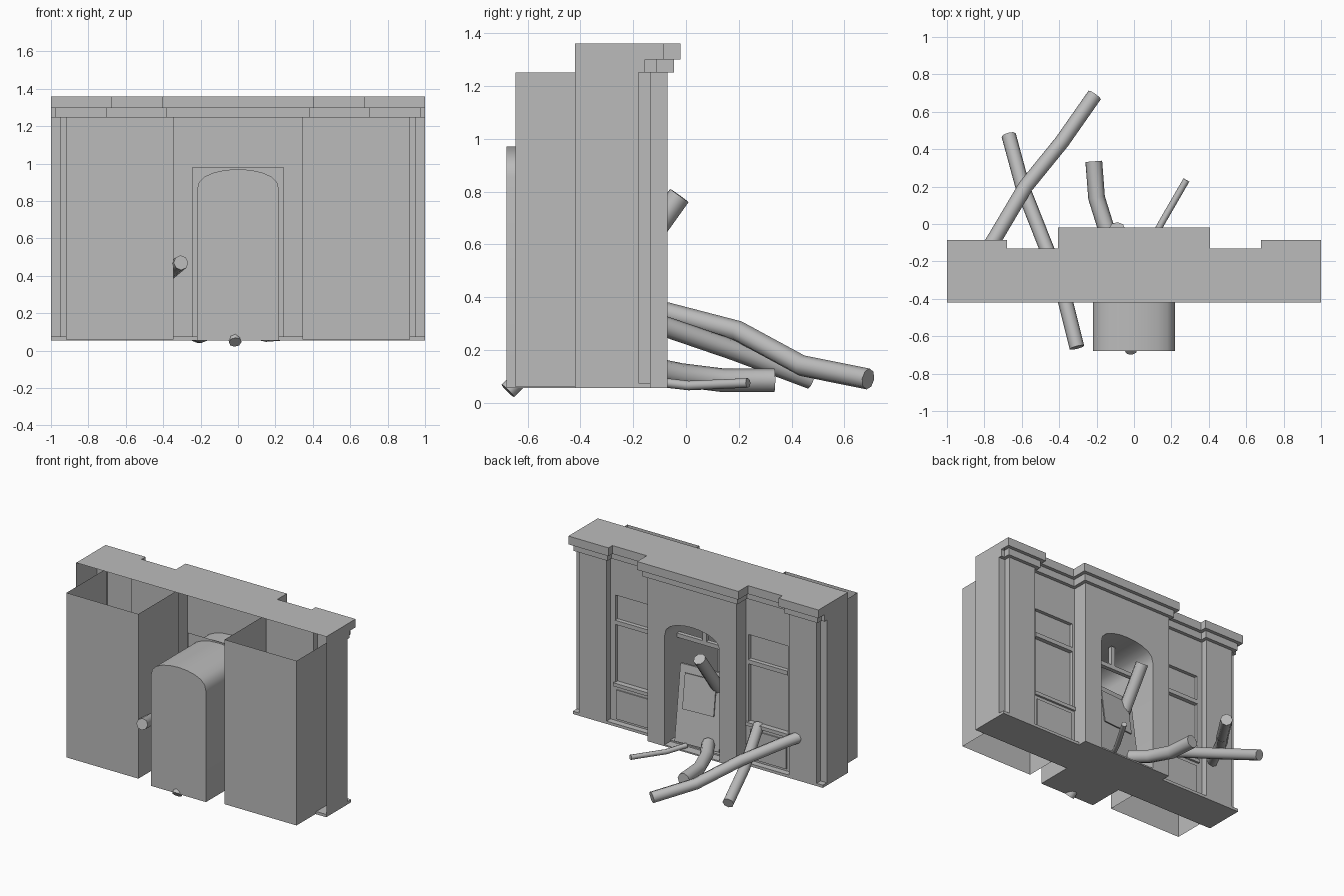
import bpy, bmesh, math
from mathutils import Vector

cube = bpy.data.objects.get("Cube")
if cube:
    bpy.data.objects.remove(cube)

stone = bpy.data.materials.new("plain_grey")
stone.use_nodes = True
GREY = (0.5, 0.5, 0.5, 1)
stone.diffuse_color = GREY
stone.node_tree.nodes["Principled BSDF"].inputs["Base Color"].default_value = GREY

BASE, TOP, BACK = 0.06, 1.25, -0.42


def add_object(name, mesh):
    obj = bpy.data.objects.new(name, mesh)
    bpy.context.collection.objects.link(obj)
    mesh.materials.clear()
    mesh.materials.append(stone)
    return obj


def from_faces(name, faces, normals=True):
    bm = bmesh.new()
    for face in faces:
        bm.faces.new([bm.verts.new(p) for p in face])
    bmesh.ops.remove_doubles(bm, verts=bm.verts, dist=0.0005)
    if normals:
        bmesh.ops.recalc_face_normals(bm, faces=bm.faces)
    mesh = bpy.data.meshes.new(name)
    bm.to_mesh(mesh)
    bm.free()
    return add_object(name, mesh)


def strip(lower, upper):
    """Quads joining two matching open paths."""
    return [(lower[i], lower[i + 1], upper[i + 1], upper[i])
            for i in range(len(lower) - 1)]


def wall_run(path, z0, z1):
    return strip([(x, y, z0) for x, y in path], [(x, y, z1) for x, y in path])


def box(name, lo, hi, tilt=None):
    bm = bmesh.new()
    bmesh.ops.create_cube(bm, size=1)
    lo, hi = Vector(lo), Vector(hi)
    for v in bm.verts:
        v.co = Vector(a * b for a, b in zip(v.co, hi - lo))
    mesh = bpy.data.meshes.new(name)
    bm.to_mesh(mesh)
    bm.free()
    obj = add_object(name, mesh)
    obj.location = (lo + hi) / 2
    if tilt:
        obj.rotation_euler = [math.radians(a) for a in tilt]
    return obj


def log(name, points, radius):
    curve = bpy.data.curves.new(name + "_path", "CURVE")
    curve.dimensions = "3D"
    curve.bevel_depth = radius
    curve.bevel_resolution = 2
    curve.use_fill_caps = True
    spline = curve.splines.new("POLY")
    spline.points.add(len(points) - 1)
    for p, co in zip(spline.points, points):
        p.co = (*co, 1)
    temp = bpy.data.objects.new(name + "_temp", curve)
    bpy.context.collection.objects.link(temp)
    bpy.context.view_layer.update()
    mesh = bpy.data.meshes.new_from_object(
        temp.evaluated_get(bpy.context.evaluated_depsgraph_get()))
    bpy.data.objects.remove(temp)
    bpy.data.curves.remove(curve)
    bm = bmesh.new()
    bm.from_mesh(mesh)
    bmesh.ops.remove_doubles(bm, verts=bm.verts, dist=0.0005)
    bm.to_mesh(mesh)
    bm.free()
    obj = add_object(name, mesh)
    bpy.ops.object.select_all(action="DESELECT")
    obj.select_set(True)
    bpy.context.view_layer.objects.active = obj
    bpy.ops.object.shade_smooth_by_angle(angle=math.radians(50))


def plan(o):
    """Ground plan of the facade, pushed outwards by o."""
    half = [(1, BACK), (1, -0.18 + o), (0.95 + o, -0.18 + o), (0.95 + o, -0.135 + o),
            (0.73 - o, -0.135 + o), (0.73 - o, -0.18 + o),
            (0.355 + o, -0.18 + o), (0.355 + o, -0.07 + o)]
    return half + [(-x, y) for x, y in reversed(half)]


# Cornice: two overhanging tiers and a flat roof
tiers = [(0, TOP), (0.025, TOP), (0.025, 1.30), (0.05, 1.30), (0.05, 1.36)]
rings = [[(x, y, z) for x, y in plan(o)] for o, z in tiers]
faces = [q for a, b in zip(rings, rings[1:]) for q in strip(a, b)
         if len({tuple(round(c, 4) for c in p) for p in q}) == 4]
roof = list(dict.fromkeys(tuple(round(c, 4) for c in p) for p in rings[-1]))
from_faces("cornice_and_roof", faces + [roof])

# Floor plates
box("base_plate", (-1, BACK, 0.055), (1, -0.135, 0.075))
box("portal_step", (-0.355, -0.14, 0.055), (0.355, -0.07, 0.065))

# Arched portal and the passage behind it
ARCH_W, SPRING, RISE = 0.22, 0.855, 0.115
arch = [(ARCH_W, BASE)]
for i in range(11):
    a = math.pi * i / 10
    arch.append((ARCH_W * math.cos(a), SPRING + RISE * math.sin(a) ** 0.8 if 0 < i < 10 else SPRING))
arch.append((-ARCH_W, BASE))


def arched_plate(name, half_w, top, y):
    outer = [(-half_w, BASE), (-half_w, top), (half_w, top), (half_w, BASE)]
    from_faces(name, [[(x, y, z) for x, z in outer + arch]])


arched_plate("portal_front", 0.355, TOP, -0.07)
arched_plate("passage_frame", 0.245, 0.98, -0.22)
near = [(x, -0.07, z) for x, z in arch]
far = [(x, -0.68, z) for x, z in arch]
passage = from_faces("passage", strip(near, far) + [far])
bpy.ops.object.select_all(action="DESELECT")
passage.select_set(True)
bpy.context.view_layer.objects.active = passage
bpy.ops.object.shade_smooth_by_angle(angle=math.radians(40))
box("passage_floor", (-ARCH_W, -0.68, 0.055), (ARCH_W, BACK, 0.065))

# Parts repeated on both sides
for side, s in (("left", 1), ("right", -1)):
    def flip(path):
        return [(s * x, y) for x, y in path]

    def side_box(name, lo, hi):
        xs = sorted((s * lo[0], s * hi[0]))
        box(f"{side}_{name}", (xs[0], *lo[1:]), (xs[1], *hi[1:]))

    half = plan(0)[:8]
    from_faces(f"{side}_pilaster", wall_run(flip(half[:6]), BASE, TOP))
    from_faces(f"{side}_portal_side", wall_run(flip(half[6:]), BASE, TOP))

    # Open-topped room behind the facade
    room = [(0.345, -0.18), (0.345, -0.645), (0.92, -0.645), (0.92, -0.18)]
    from_faces(f"{side}_room", wall_run(flip(room), BASE, TOP))

    # Recessed bay with a framed window
    def rect(x0, x1, z0, z1, y):
        return [(s * x, y, z) for x, z in
                ((x0, z0), (x1, z0), (x1, z1), (x0, z1), (x0, z0))]

    wall = rect(0.355, 0.73, BASE, TOP, -0.18)
    hole = rect(0.375, 0.69, 0.35, 0.98, -0.18)
    pane = rect(0.375, 0.69, 0.35, 0.98, -0.205)
    from_faces(f"{side}_bay_wall", strip(wall, hole) + strip(hole, pane) + [pane[:4]])
    side_box("window_sill", (0.36, -0.2, 0.325), (0.70, -0.165, 0.35))
    side_box("window_transom", (0.375, -0.205, 0.77), (0.69, -0.175, 0.80))
    side_box("apron_panel", (0.39, -0.185, 0.09), (0.68, -0.172, 0.30))

# Broken door inside the portal
box("door_transom", (-0.22, -0.24, 0.79), (0.22, -0.21, 0.82))
box("door_mullion", (-0.015, -0.24, 0.82), (0.015, -0.21, 0.96))
box("door_leaf", (-0.16, -0.19, 0.08), (0.18, -0.17, 0.62), (8, 0, 4))
box("door_inset", (-0.11, -0.173, 0.32), (0.13, -0.165, 0.57), (8, 0, 4))

# Logs and branches
log("long_log", [(-0.82, -0.2, 0.37), (-0.74, -0.07, 0.34), (-0.58, 0.2, 0.27),
                 (-0.385, 0.44, 0.14), (-0.21, 0.69, 0.09)], 0.04)
log("crossed_log", [(-0.44, -0.2, 0.33), (-0.59, 0.18, 0.2), (-0.67, 0.475, 0.09)], 0.039)
log("short_log", [(-0.08, -0.14, 0.13), (-0.15, -0.02, 0.105), (-0.2, 0.14, 0.085),
                  (-0.215, 0.335, 0.085)], 0.045)
log("thin_branch", [(0.08, -0.12, 0.08), (0.15, 0.01, 0.065), (0.28, 0.235, 0.075)], 0.018)
log("leaning_log", [(-0.09, -0.025, 0.785), (-0.1, -0.25, 0.47), (-0.1, -0.4, 0.26)], 0.043)
log("rear_log", [(-0.41, -0.25, 0.38), (-0.365, -0.42, 0.42), (-0.305, -0.66, 0.47)], 0.04)
log("rear_stub", [(-0.03, -0.58, 0.14), (-0.015, -0.675, 0.045)], 0.034)
log("inner_beam", [(0.16, -0.2, 0.08), (-0.02, -0.25, 0.6)], 0.02)
